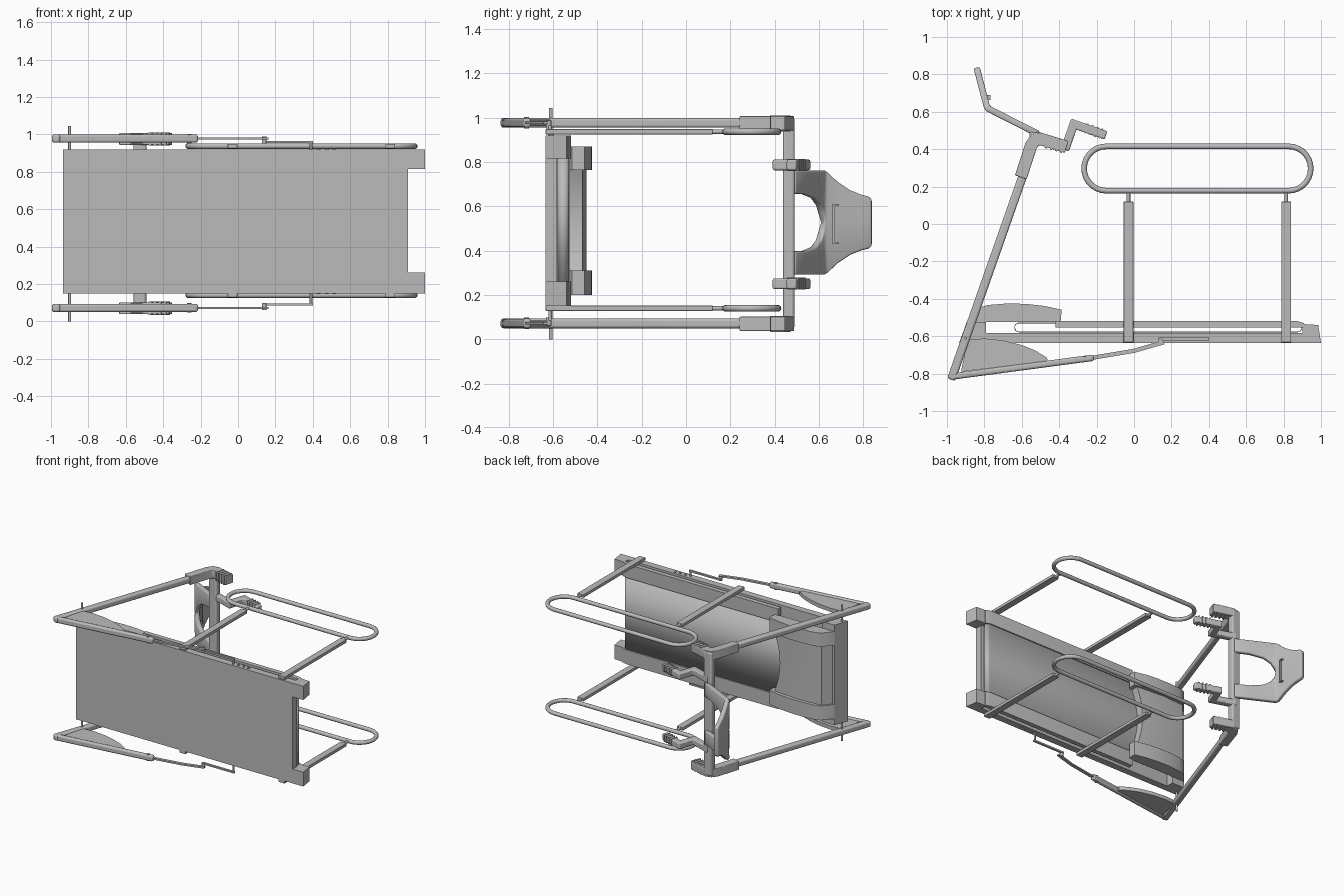
import bpy, bmesh, math
from mathutils import Vector

if "Cube" in bpy.data.objects:
    bpy.data.objects.remove(bpy.data.objects["Cube"])

grey = bpy.data.materials.new("metal grey")
grey.diffuse_color = (0.5, 0.5, 0.5, 1)
grey.use_nodes = True
grey.node_tree.nodes["Principled BSDF"].inputs["Base Color"].default_value = grey.diffuse_color


def finish(name, bm, bevel=0.0, smooth=True):
    bmesh.ops.recalc_face_normals(bm, faces=bm.faces)
    me = bpy.data.meshes.new(name)
    bm.to_mesh(me)
    bm.free()
    ob = bpy.data.objects.new(name, me)
    bpy.context.collection.objects.link(ob)
    me.materials.append(grey)
    if bevel:
        m = ob.modifiers.new("round", 'BEVEL')
        m.width, m.segments, m.limit_method = bevel, 3, 'ANGLE'
    if smooth:
        bpy.context.view_layer.objects.active = ob
        ob.select_set(True)
        bpy.ops.object.shade_smooth_by_angle(angle=math.radians(35))
        ob.select_set(False)
    return ob


def prism(name, pts, z0, z1, bevel=0.0):
    """Extrude an x-y outline across the width."""
    bm = bmesh.new()
    f = bm.faces.new([bm.verts.new((x, y, z0)) for x, y in pts])
    r = bmesh.ops.extrude_face_region(bm, geom=[f])
    vs = [v for v in r['geom'] if isinstance(v, bmesh.types.BMVert)]
    bmesh.ops.translate(bm, verts=vs, vec=(0, 0, z1 - z0))
    return finish(name, bm, bevel)


def box(name, x0, x1, y0, y1, z0, z1, bevel=0.0):
    return prism(name, [(x0, y0), (x1, y0), (x1, y1), (x0, y1)], z0, z1, bevel)


def ribbon(name, path, width, z0, z1, bevel=0.0):
    """Extrude a mitred band that follows an x-y path."""
    p = [Vector(q) for q in path]
    left, right = [], []
    for i, q in enumerate(p):
        a = (q - p[i - 1]).normalized() if i else (p[1] - q).normalized()
        b = (p[i + 1] - q).normalized() if i < len(p) - 1 else a
        n = Vector((-a.y - b.y, a.x + b.x)).normalized()
        n *= width / 2 / max(0.4, n.dot(Vector((-a.y, a.x))))
        left.append(q + n)
        right.append(q - n)
    return prism(name, left + right[::-1], z0, z1, bevel)


def tube(name, path, radius, closed=False, sides=12):
    """Round tube swept along points lying in one x-y plane, or a straight rod."""
    p = [Vector(q) for q in path]
    n = len(p)
    bm = bmesh.new()
    rings = []
    for i, q in enumerate(p):
        a = (q - p[i - 1]).normalized() if (i or closed) else (p[1] - q).normalized()
        b = (p[(i + 1) % n] - q).normalized() if (i < n - 1 or closed) else a
        t = (a + b).normalized()
        up = Vector((1, 0, 0)) if abs(t.z) > 0.9 else Vector((0, 0, 1))
        s = t.cross(up).normalized()
        u = s.cross(t)
        s = s / max(0.4, t.dot(a))
        rings.append([bm.verts.new(q + radius * (math.cos(k * math.tau / sides) * s
                      + math.sin(k * math.tau / sides) * u)) for k in range(sides)])
    for i in range(n if closed else n - 1):
        r0, r1 = rings[i], rings[(i + 1) % n]
        for k in range(sides):
            bm.faces.new((r0[k], r0[(k + 1) % sides], r1[(k + 1) % sides], r1[k]))
    if not closed:
        bm.faces.new(rings[0])
        bm.faces.new(rings[-1])
    return finish(name, bm)


def stadium(x0, x1, y0, y1, steps=14):
    r, cy = (y1 - y0) / 2, (y0 + y1) / 2
    pts = []
    for cx, start in ((x1 - r, -90), (x0 + r, 90)):
        for k in range(steps + 1):
            a = math.radians(start + 180 * k / steps)
            pts.append((cx + r * math.cos(a), cy + r * math.sin(a)))
    return pts


# Base plate and nose block
prism("base_plate", [(-0.935, -0.635), (0.91, -0.635), (0.91, -0.582), (-0.915, -0.582)], 0.15, 0.92)
prism("nose_block", [(-0.915, -0.583), (-0.79, -0.583), (-0.79, -0.525), (-0.895, -0.525)], 0.15, 0.92)

# Running belt: thin hollow loop
bm = bmesh.new()
outline = stadium(-0.64, 0.9, -0.579, -0.527, 10)
lo = [bm.verts.new((x, y, 0.24)) for x, y in outline]
hi = [bm.verts.new((x, y, 0.83)) for x, y in outline]
for i in range(len(lo)):
    j = (i + 1) % len(lo)
    bm.faces.new((lo[i], lo[j], hi[j], hi[i]))
belt = finish("running_belt", bm)
belt.modifiers.new("thickness", 'SOLIDIFY').thickness = 0.004

# Motor hood: recessed middle with a curved rear edge, raised arch at each side
arc = [(-0.47 + 0.05 * abs(t) ** 2, 0.535 + 0.235 * t) for t in [k / 8 - 1 for k in range(17)]]
bm = bmesh.new()
rows = []
for x, z in arc:
    rows.append([bm.verts.new(c) for c in ((-0.88, -0.525, z), (x, -0.525, z), (x, -0.468, z),
                                           (-0.65, -0.45, z), (-0.83, -0.462, z))])
for a, b in zip(rows, rows[1:]):
    for k in range(5):
        bm.faces.new((a[k], a[(k + 1) % 5], b[(k + 1) % 5], b[k]))
bm.faces.new(rows[0])
bm.faces.new(rows[-1])
finish("hood_middle", bm)
arch = [(-0.895, -0.525), (-0.41, -0.525), (-0.39, -0.515), (-0.388, -0.458), (-0.48, -0.438),
        (-0.58, -0.427), (-0.68, -0.425), (-0.78, -0.433), (-0.83, -0.447)]
for z0, z1 in ((0.2, 0.31), (0.765, 0.87)):
    prism("hood_side", arch, z0, z1)

# Foot rails and rear end caps
for z0, z1 in ((0.15, 0.26), (0.815, 0.92)):
    prism("foot_rail", [(-0.42, -0.553), (0.91, -0.553), (0.91, -0.53), (0.87, -0.518), (-0.42, -0.518)], z0, z1)
    prism("end_cap", [(0.9, -0.635), (1.0, -0.635), (0.985, -0.54), (0.9, -0.535)], z0, z1)

# Front axle
tube("axle", [(-0.9, -0.61, 0), (-0.9, -0.61, 1.045)], 0.008)

# Parts repeated on each side; s points outward from the deck
for s, frame_z, rail_z, deck_z in ((-1, 0.072, 0.14, 0.15), (1, 0.977, 0.937, 0.92)):
    # Upright and lower arm
    ribbon("upright", [(-0.977, -0.832), (-0.59, 0.27)], 0.046, frame_z - 0.022, frame_z + 0.022, 0.012)
    ribbon("lower_arm", [(-0.985, -0.817), (-0.215, -0.715)], 0.034, frame_z - 0.022, frame_z + 0.022, 0.012)
    tube("arm_pivot", [(-0.26, -0.72, frame_z - 0.026), (-0.26, -0.72, frame_z + 0.026)], 0.012)
    ribbon("arm_rod", [(-0.24, -0.718), (0.0, -0.678), (0.16, -0.632)], 0.022, frame_z - 0.006, frame_z + 0.006)
    link_z = frame_z - s * 0.018
    box("link_bar", 0.13, 0.4, -0.622, -0.606, link_z - 0.006, link_z + 0.006)
    tube("link_joint", [(0.14, -0.62, frame_z + s * 0.01), (0.14, -0.62, link_z - s * 0.008)], 0.012)
    tube("link_pin", [(0.39, -0.614, link_z), (0.39, -0.614, deck_z)], 0.007)
    # Thin guard between upright and arm
    prism("guard", [(-0.925, -0.79), (-0.48, -0.735), (-0.463, -0.728), (-0.465, -0.715), (-0.53, -0.675),
                    (-0.6, -0.647), (-0.7, -0.622), (-0.8, -0.612), (-0.89, -0.62)], frame_z - 0.014, frame_z + 0.014)
    # Corner sleeve running into the outer grip
    ribbon("corner_sleeve", [(-0.605, 0.25), (-0.55, 0.42), (-0.53, 0.448), (-0.5, 0.455), (-0.36, 0.412)],
           0.066, frame_z - 0.034, frame_z + 0.03, 0.015)
    for k in range(4):
        x = -0.45 + 0.027 * k
        ribbon("grip_rib", [(x, 0.47 - 0.008 * k), (x - 0.022, 0.405 - 0.008 * k)], 0.012,
               frame_z - 0.038, frame_z + 0.034)
    # Stepped inner handle
    hz = 0.519 + s * 0.268
    ribbon("inner_handle", [(-0.53, 0.475), (-0.362, 0.418), (-0.322, 0.534), (-0.15, 0.474)],
           0.046, hz - 0.024, hz + 0.024, 0.008)
    for k in range(4):
        x, y = -0.255 + 0.026 * k, 0.511 - 0.009 * k
        ribbon("handle_rib", [(x + 0.009, y + 0.026), (x - 0.009, y - 0.026)], 0.01, hz - 0.027, hz + 0.027)
    # Looped side rail on two posts
    tube("side_rail", [(x, y, rail_z) for x, y in stadium(-0.267, 0.945, 0.178, 0.415)], 0.015, closed=True)
    for x in (-0.03, 0.814):
        box("rail_post", x - 0.026, x + 0.026, -0.633, 0.12, rail_z - 0.012, rail_z + 0.012, 0.003)
        tube("post_pin", [(x, 0.11, rail_z), (x, 0.175, rail_z)], 0.01)
    # Adjustment bolts on the deck side
    for x in (0.43, 0.475, 0.515):
        tube("side_bolt", [(x, -0.608, deck_z - s * 0.01), (x, -0.608, deck_z + s * 0.005)], 0.01)

# Crossbar
box("crossbar", -0.56, -0.49, 0.437, 0.49, 0.05, 1.0, 0.012)

# Console: two arms joined into a tapering panel (y, half width, half notch)
rows = [(0.48, 0.235, 0.13), (0.53, 0.235, 0.128), (0.575, 0.235, 0.11), (0.6, 0.235, 0.075),
        (0.61, 0.235, 0.04), (0.618, 0.235, 0.0), (0.635, 0.227, 0.0), (0.68, 0.185, 0.0),
        (0.74, 0.145, 0.0), (0.79, 0.125, 0.0), (0.82, 0.118, 0.0), (0.836, 0.105, 0.0)]


def console_x(y):
    return -0.51 - (y - 0.48) * 1.97 if y < 0.62 else -0.785 - (y - 0.62) * 0.26


bm = bmesh.new()
for (y0, w0, h0), (y1, w1, h1) in zip(rows, rows[1:]):
    for s in (-1, 1):
        c = [(y0, h0), (y0, w0), (y1, w1), (y1, h1)]
        vs = [bm.verts.new((console_x(y), y, 0.527 + s * h)) for y, h in c]
        bm.faces.new(vs)
bmesh.ops.remove_doubles(bm, verts=bm.verts, dist=0.0005)
console = finish("console", bm)
sol = console.modifiers.new("thickness", 'SOLIDIFY')
sol.thickness, sol.offset = 0.034, 0
bev = console.modifiers.new("round", 'BEVEL')
bev.width, bev.segments = 0.008, 2

# Console ledge with turned-up ends
box("ledge", -0.79, -0.768, 0.662, 0.672, 0.43, 0.61)
for z in (0.43, 0.604):
    box("ledge_end", -0.79, -0.768, 0.662, 0.69, z, z + 0.006)
